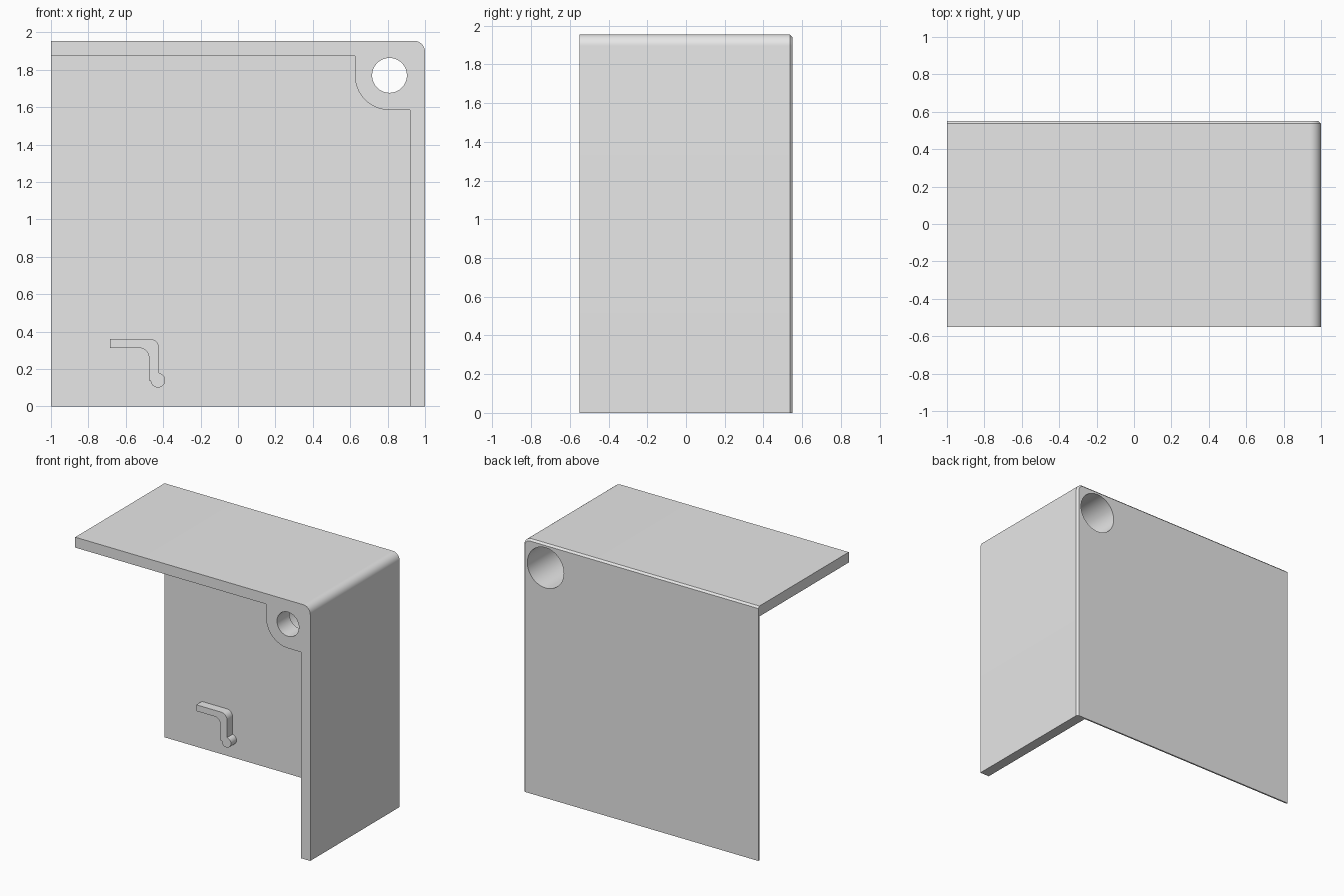
import bpy, bmesh, math

cube = bpy.data.objects.get("Cube")
if cube:
    bpy.data.objects.remove(cube, do_unlink=True)

FRONT, BACK = -0.55, 0.55
PLATE_FRONT = 0.538
HOLE_X, HOLE_Z = 0.81, 1.77
TOP = 1.955

grey = bpy.data.materials.new("plain grey")
grey.use_nodes = True
grey.diffuse_color = (0.8, 0.8, 0.8, 1)
grey.node_tree.nodes["Principled BSDF"].inputs["Base Color"].default_value = (0.8, 0.8, 0.8, 1)


def arc(cx, cz, r, start, end, steps=16):
    """Points along an arc, angles in degrees."""
    angles = [math.radians(start + (end - start) * i / steps) for i in range(steps + 1)]
    return [(cx + r * math.cos(a), cz + r * math.sin(a)) for a in angles]


def activate(obj):
    bpy.ops.object.select_all(action="DESELECT")
    obj.select_set(True)
    bpy.context.view_layer.objects.active = obj


def prism(name, outline, y0, y1, bevel_rule=None):
    """Extrude an x-z outline along y; optionally chamfer chosen back edges."""
    bm = bmesh.new()
    face = bm.faces.new([bm.verts.new((x, y0, z)) for x, z in outline])
    new = bmesh.ops.extrude_face_region(bm, geom=[face])["geom"]
    moved = [v for v in new if isinstance(v, bmesh.types.BMVert)]
    bmesh.ops.translate(bm, verts=moved, vec=(0, y1 - y0, 0))
    bmesh.ops.recalc_face_normals(bm, faces=bm.faces)
    if bevel_rule:
        edges = [e for e in bm.edges if all(abs(v.co.y - y1) < 1e-5 for v in e.verts)
                 and bevel_rule((e.verts[0].co + e.verts[1].co) / 2)]
        bmesh.ops.bevel(bm, geom=edges, offset=0.014, segments=1, affect="EDGES")
    mesh = bpy.data.meshes.new(name)
    bm.to_mesh(mesh)
    bm.free()
    mesh.materials.append(grey)
    obj = bpy.data.objects.new(name, mesh)
    bpy.context.collection.objects.link(obj)
    return obj


def bore(obj, radius, y0, y1):
    """Cut a round hole along y."""
    circle = arc(HOLE_X, HOLE_Z, radius, 0, 360, 64)[:-1]
    cutter = prism("bore_cutter", circle, y0, y1)
    cutter.hide_render = True
    mod = obj.modifiers.new("bore", "BOOLEAN")
    mod.operation, mod.solver, mod.object = "DIFFERENCE", "EXACT", cutter
    activate(obj)
    bpy.ops.object.modifier_apply(modifier=mod.name)
    bpy.data.objects.remove(cutter, do_unlink=True)


# Inner boundary of the walls, running round the corner boss
inner = [(0.92, 0), (0.92, 1.585)]
inner += arc(HOLE_X, HOLE_Z, 0.185, 270, 180, 20)
inner += [(0.625, 1.875), (-1, 1.875)]

# Top and side walls with rounded outer corner and chamfered back rim
outer = [(-1, TOP)] + arc(0.94, TOP - 0.06, 0.06, 90, 0, 12) + [(1, 0)]
walls = prism("corner_walls", inner + outer, FRONT, BACK,
              lambda p: (p.z > 1.88 or p.x > 0.93) and p.x > -0.99 and p.z > 0.01)

# Stepped hole: wide from the back, narrow through the front
bore(walls, 0.155, -0.40, 0.7)
bore(walls, 0.093, -0.7, -0.35)

# Thin back panel filling the space inside the walls
panel = prism("back_panel", inner + [(-1, 0)], PLATE_FRONT, BACK)

# Small bent hook with a round tip
hook_outline = [(-0.684, 0.313), (-0.684, 0.361)]
hook_outline += arc(-0.472, 0.311, 0.05, 90, 0, 10)
hook_outline += arc(-0.428, 0.14, 0.039, 81, -180, 24)
hook_outline += [(-0.476, 0.14)]
hook_outline += arc(-0.53, 0.259, 0.054, 0, 90, 10)
hook = prism("cable_hook", hook_outline, 0.47, PLATE_FRONT)

for part in (walls, panel, hook):
    activate(part)
    bpy.ops.object.shade_smooth_by_angle(angle=math.radians(30))
